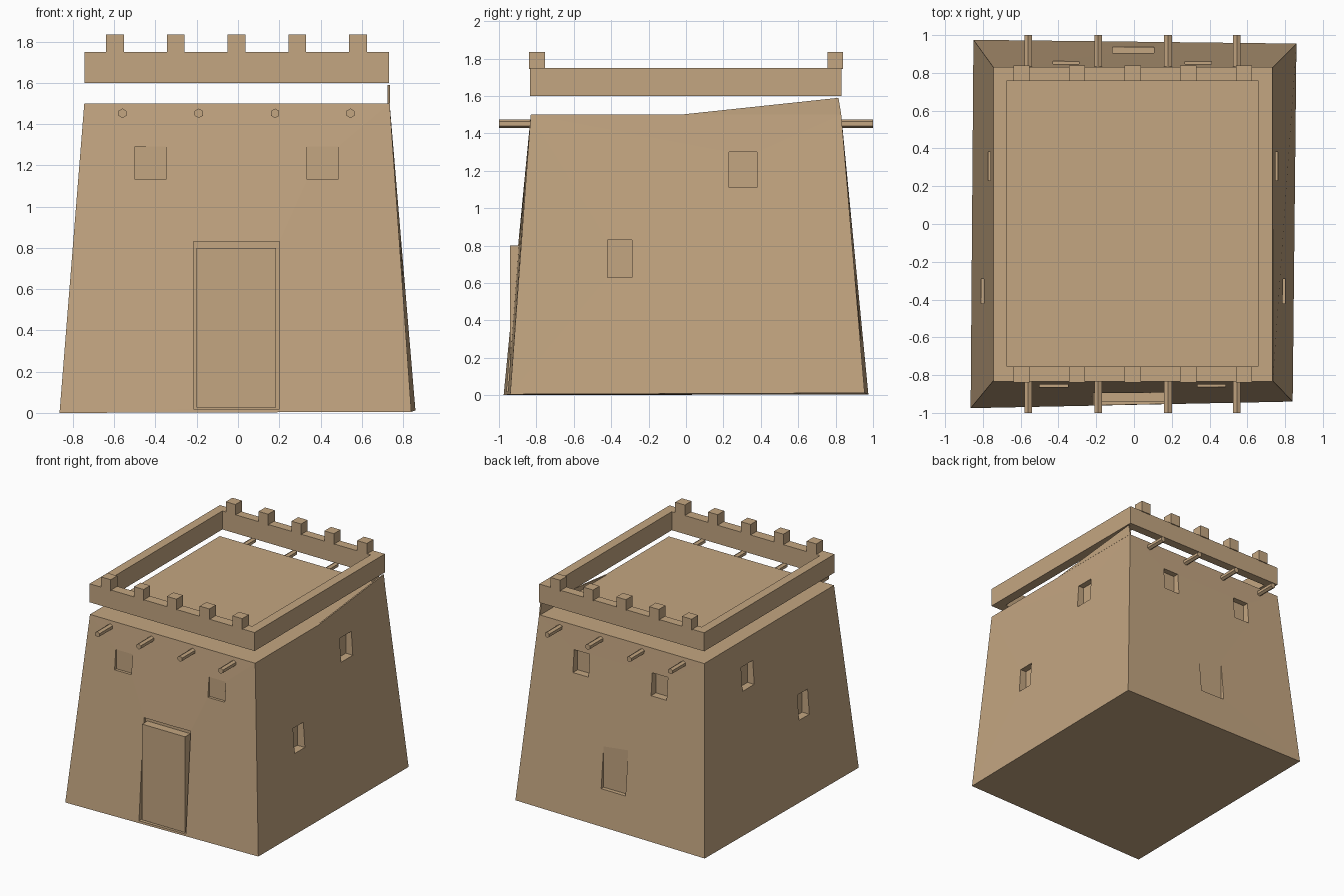
import bpy, bmesh, math

if "Cube" in bpy.data.objects:
    bpy.data.objects.remove(bpy.data.objects["Cube"])

mat = bpy.data.materials.new("tan_adobe")
mat.diffuse_color = (0.55, 0.38, 0.22, 1)
mat.use_nodes = True
mat.node_tree.nodes["Principled BSDF"].inputs["Base Color"].default_value = mat.diffuse_color


def finish(bm, name):
    bmesh.ops.recalc_face_normals(bm, faces=bm.faces[:])
    me = bpy.data.meshes.new(name)
    bm.to_mesh(me)
    bm.free()
    me.materials.append(mat)
    ob = bpy.data.objects.new(name, me)
    bpy.context.collection.objects.link(ob)
    return ob


def add_hull(bm, low, high):
    """Closed solid between two loops with the same point count."""
    a = [bm.verts.new(p) for p in low]
    b = [bm.verts.new(p) for p in high]
    n = len(a)
    bm.faces.new(a[::-1])
    bm.faces.new(b)
    for i in range(n):
        j = (i + 1) % n
        bm.faces.new((a[i], a[j], b[j], b[i]))


def box(name, x0, x1, y0, y1, z0, z1):
    bm = bmesh.new()
    rect = [(x0, y0), (x1, y0), (x1, y1), (x0, y1)]
    add_hull(bm, [(x, y, z0) for x, y in rect], [(x, y, z1) for x, y in rect])
    return finish(bm, name)


# tapered body, slightly uneven at the base
bm = bmesh.new()
add_hull(bm,
         [(-.865, -.975, 0), (.84, -.94, .005), (.86, .955, .012), (-.85, .975, .005)],
         [(-.745, -.83, 1.5), (.735, -.83, 1.5), (.735, .83, 1.5), (-.745, .83, 1.5)])
body = finish(bm, "tower_body")

# recesses: doorway, front and back windows, low back niche, side windows
cuts = [(-.215, .2, -1.2, -.875, .02, .83),
        (-.5, -.35, -1.2, -.842, 1.13, 1.29),
        (.335, .485, -1.2, -.842, 1.13, 1.29),
        (-.43, -.29, .80, 1.2, 1.13, 1.31),
        (.27, .41, .80, 1.2, 1.13, 1.31),
        (-.115, .105, .904, 1.2, .3, .67)]
for y0, y1, z0, z1, d in ((.23, .38, 1.11, 1.30, .70), (-.42, -.29, .63, .83, .735)):
    cuts.append((d, 1.2, y0, y1, z0, z1))
    cuts.append((-1.2, -d - .012, y0, y1, z0, z1))

bpy.context.view_layer.objects.active = body
for c in cuts:
    cutter = box("recess_cutter", *c)
    cutter.hide_render = True
    mod = body.modifiers.new("recess", 'BOOLEAN')
    mod.operation = 'DIFFERENCE'
    mod.solver = 'EXACT'
    mod.object = cutter
    bpy.ops.object.modifier_apply(modifier=mod.name)
    bpy.data.objects.remove(cutter)

# raised thin lip on the rear half of the right wall
bm = bmesh.new()
lip = [(-.03, 1.5), (.83, 1.5), (.815, 1.59)]
add_hull(bm, [(.725, y, z) for y, z in lip], [(.736, y, z) for y, z in lip])
finish(bm, "right_wall_lip")

# door panel
box("door", -.2, .185, -.942, -.87, .025, .8)

# hexagonal roof beams running through the tower
for x in (-.56, -.19, .18, .545):
    bm = bmesh.new()
    ring = [(x + .023 * math.sin(i * math.pi / 3), 1.452 + .023 * math.cos(i * math.pi / 3))
            for i in range(6)]
    add_hull(bm, [(u, -1, z) for u, z in ring], [(u, 1, z) for u, z in ring])
    finish(bm, "roof_beam")

# parapet ring floating above the roof
bm = bmesh.new()
loops = []
for (x0, x1, y0, y1) in ((-.745, .733, -.835, .832), (-.672, .656, -.755, .76)):
    for z in (1.6, 1.75):
        loops.append([bm.verts.new((x, y, z)) for x, y in
                      ((x0, y0), (x1, y0), (x1, y1), (x0, y1))])
ob_, ot, ib, it = loops
for p, q in ((ob_, ot), (ot, it), (it, ib), (ib, ob_)):
    for i in range(4):
        j = (i + 1) % 4
        bm.faces.new((p[i], p[j], q[j], q[i]))
finish(bm, "parapet")

# battlements on front and back
for i in range(5):
    x = -.596 + i * .2945
    for y in (-.797, .798):
        box("merlon", x - .043, x + .043, y - .042, y + .042, 1.745, 1.835)
